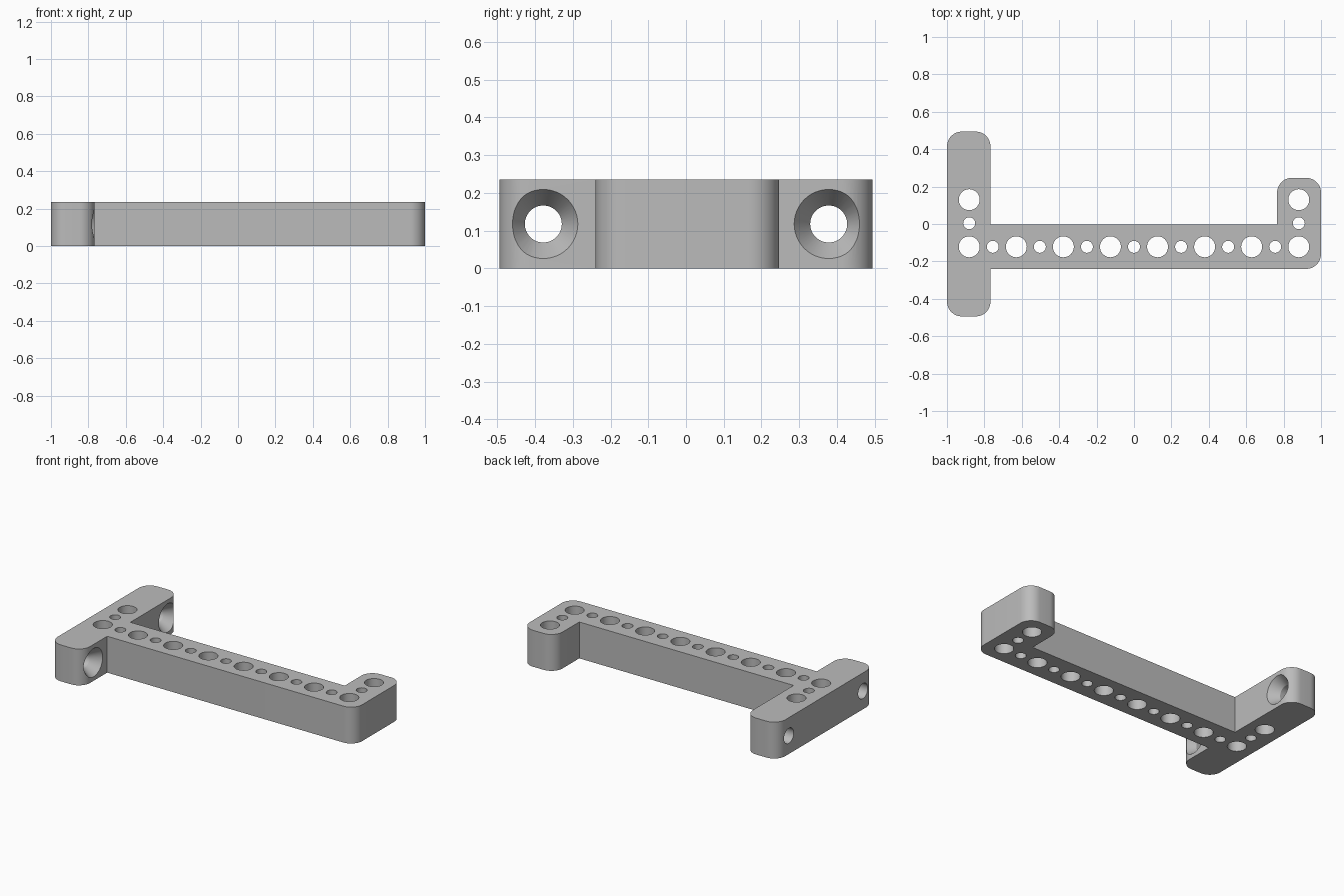
import bpy, bmesh, math
from mathutils import Vector, Matrix

cube = bpy.data.objects.get("Cube")
if cube:
    bpy.data.objects.remove(cube, do_unlink=True)

HEIGHT = 0.235
CORNER = 0.08
PITCH = 0.2517          # spacing of the large holes
END_X = 0.881           # centre of the outermost holes
ROW_Y = -0.122

grey = bpy.data.materials.new("mid grey")
grey.use_nodes = True
grey.diffuse_color = (0.5, 0.5, 0.5, 1)
grey.node_tree.nodes["Principled BSDF"].inputs["Base Color"].default_value = (0.5, 0.5, 0.5, 1)


def make_object(name, bm):
    bmesh.ops.recalc_face_normals(bm, faces=bm.faces)
    mesh = bpy.data.meshes.new(name)
    bm.to_mesh(mesh)
    bm.free()
    mesh.materials.append(grey)
    obj = bpy.data.objects.new(name, mesh)
    bpy.context.collection.objects.link(obj)
    return obj


def rounded_outline(corners, steps=12):
    """Replace each corner flagged as round by a tangent arc (right angles)."""
    points = []
    for i, (x, y, is_round) in enumerate(corners):
        p = Vector((x, y))
        if not is_round:
            points.append(p)
            continue
        to_prev = (Vector(corners[i - 1][:2]) - p).normalized() * CORNER
        to_next = (Vector(corners[(i + 1) % len(corners)][:2]) - p).normalized() * CORNER
        centre = p + to_prev + to_next
        for k in range(steps + 1):
            a = math.pi / 2 * k / steps
            points.append(centre - to_next * math.cos(a) - to_prev * math.sin(a))
    return points


def add_lathe(bm, profile, matrix, sides=48):
    """Closed solid of revolution from (radius, height) pairs."""
    rings = [[bm.verts.new(matrix @ Vector((r * math.cos(t), r * math.sin(t), h)))
              for t in (2 * math.pi * k / sides for k in range(sides))]
             for r, h in profile]
    for low, high in zip(rings, rings[1:]):
        for k in range(sides):
            n = (k + 1) % sides
            bm.faces.new((low[k], low[n], high[n], high[k]))
    bm.faces.new(rings[0][::-1])
    bm.faces.new(rings[-1])


# Bracket body: long crossbar, end beam and short hooked end as one outline
outline = rounded_outline([
    (-1, -0.494, True), (-0.767, -0.494, True),
    (-0.767, -0.24, False), (1, -0.24, True),
    (1, 0.247, True), (0.765, 0.247, True),
    (0.765, -0.003, False), (-0.767, -0.003, False),
    (-0.767, 0.494, True), (-1, 0.494, True)])
bm = bmesh.new()
base = bm.faces.new([bm.verts.new((p.x, p.y, 0)) for p in outline])
top = bmesh.ops.extrude_face_region(bm, geom=[base])
bmesh.ops.translate(bm, vec=(0, 0, HEIGHT),
                    verts=[v for v in top["geom"] if isinstance(v, bmesh.types.BMVert)])
body = make_object("bracket_body", bm)

# Vertical holes: alternating large and small along the bar, plus both ends
large, small = 0.056, 0.032
holes = [(-END_X + PITCH * k, ROW_Y, large) for k in range(8)]
holes += [(-END_X + PITCH * (k + 0.5), ROW_Y, small) for k in range(7)]
for x in (-END_X, END_X):
    holes += [(x, 0.004, small), (x, 0.13, large)]

bm = bmesh.new()
for x, y, r in holes:
    add_lathe(bm, [(r, -0.1), (r, HEIGHT + 0.1)], Matrix.Translation((x, y, 0)))

# Countersunk mounting holes through the end beam
bore, sink, depth = 0.049, 0.0915, 0.063
slope = (sink - bore) / depth
for y in (-0.378, 0.378):
    place = Matrix.Translation((-0.767, y, HEIGHT / 2)) @ Matrix.Rotation(math.pi / 2, 4, 'Y')
    add_lathe(bm, [(bore, -0.3), (bore, -depth), (sink + slope * 0.01, 0.01)], place)
cutter = make_object("hole_cutter", bm)
cutter.hide_render = True

cut = body.modifiers.new("holes", 'BOOLEAN')
cut.operation = 'DIFFERENCE'
cut.solver = 'EXACT'
cut.object = cutter

bpy.ops.object.select_all(action='DESELECT')
body.select_set(True)
bpy.context.view_layer.objects.active = body
bpy.ops.object.modifier_apply(modifier=cut.name)
bpy.data.objects.remove(cutter, do_unlink=True)
bpy.ops.object.shade_smooth_by_angle(angle=math.radians(28))
